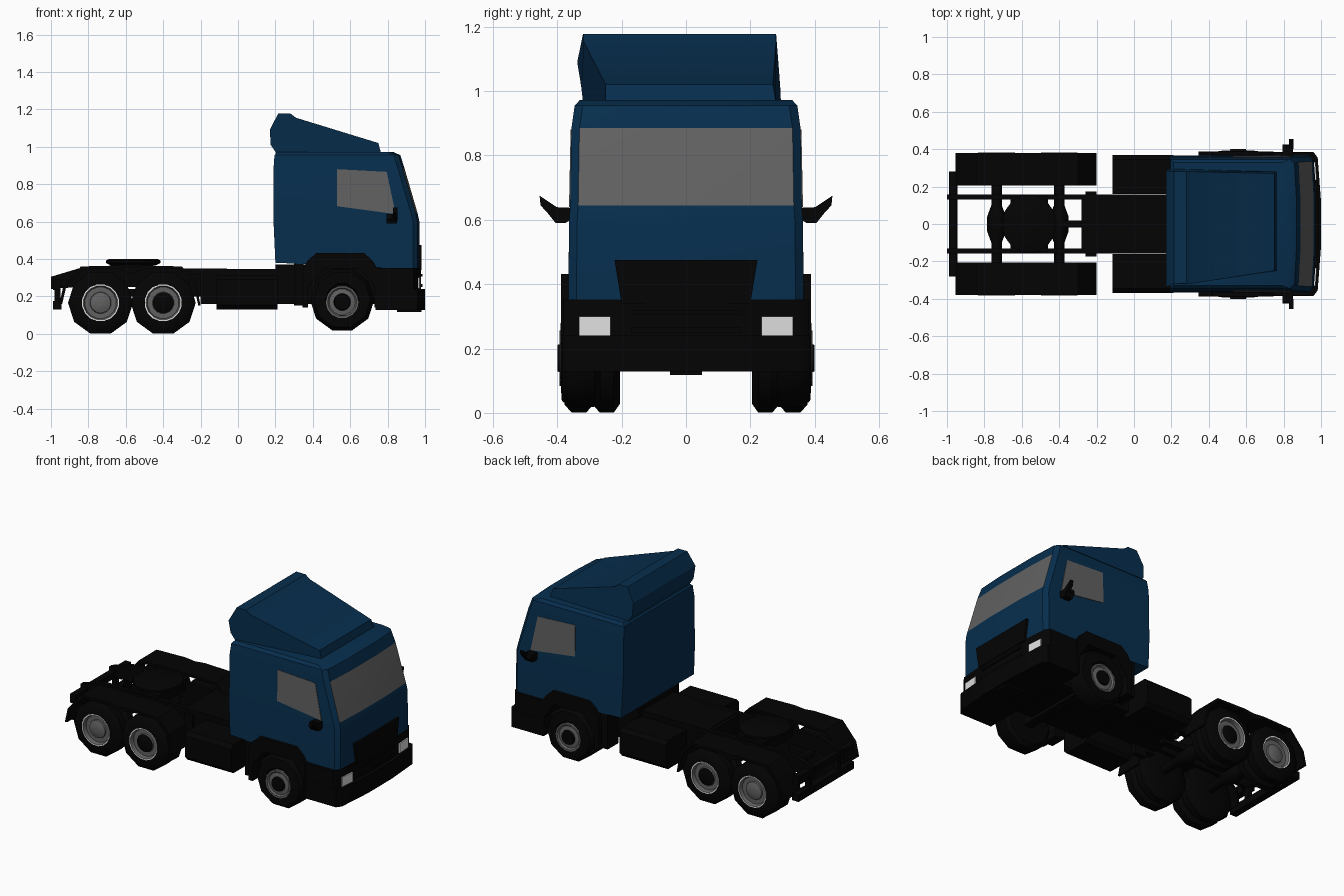
import bpy, bmesh, math

if "Cube" in bpy.data.objects:
    bpy.data.objects.remove(bpy.data.objects["Cube"])

def material(name, c):
    m = bpy.data.materials.new(name)
    m.diffuse_color = (*c, 1)
    m.use_nodes = True
    m.node_tree.nodes["Principled BSDF"].inputs["Base Color"].default_value = m.diffuse_color
    return m

BLUE = material("cab_blue", (0.002, 0.027, 0.075))
BLACK = material("chassis_black", (0.001, 0.001, 0.001))
GLASS = material("window_grey", (0.12, 0.12, 0.12))
RIM = material("rim_grey", (0.12, 0.12, 0.12))
WHITE = material("lamp_white", (0.75, 0.75, 0.75))

def finish(name, bm, mats, angle=32):
    bmesh.ops.remove_doubles(bm, verts=bm.verts, dist=1e-5)
    bmesh.ops.recalc_face_normals(bm, faces=bm.faces)
    me = bpy.data.meshes.new(name)
    bm.to_mesh(me)
    bm.free()
    for m in mats:
        me.materials.append(m)
    ob = bpy.data.objects.new(name, me)
    bpy.context.collection.objects.link(ob)
    bpy.ops.object.select_all(action='DESELECT')
    ob.select_set(True)
    bpy.context.view_layer.objects.active = ob
    bpy.ops.object.shade_smooth_by_angle(angle=math.radians(angle))
    return ob

def loft(bm, rings, mat=lambda i: 0, caps=True):
    """Join closed rings of points into a skin."""
    vs = [[bm.verts.new(p) for p in r] for r in rings]
    n = len(vs[0])
    for i in range(len(vs) - 1):
        for k in range(n):
            q = [vs[i][k], vs[i][(k + 1) % n], vs[i + 1][(k + 1) % n], vs[i + 1][k]]
            bm.faces.new(q).material_index = mat(i)
    if caps:
        bm.faces.new(vs[0])
        bm.faces.new(vs[-1]).material_index = mat(len(vs) - 2)

def prism(name, pts, axis, a, b, mat=BLACK):
    place = {'x': lambda p, t: (t, p[0], p[1]), 'y': lambda p, t: (p[0], t, p[1]),
             'z': lambda p, t: (p[0], p[1], t)}[axis]
    bm = bmesh.new()
    loft(bm, [[place(p, t) for p in pts] for t in (a, b)])
    return finish(name, bm, [mat])

def box(name, x0, x1, y0, y1, z0, z1, mat=BLACK):
    return prism(name, [(x0, y0), (x1, y0), (x1, y1), (x0, y1)], 'z', z0, z1, mat)

def lathe(name, prof, n, x, z, side, mats, mat=lambda i: 0):
    """Turn (radius, y) points about the y axis, flat edge at the bottom."""
    bm = bmesh.new()
    rings = []
    for r, y in prof:
        rings.append([(x + r * math.sin(math.tau * (k + .5) / n), y * side,
                       z - r * math.cos(math.tau * (k + .5) / n)) for k in range(n)])
    loft(bm, rings, mat)
    return finish(name, bm, mats, 40)

# cab shell: rings going up, windscreen picked by height and direction
def cab_ring(z, xr, xf, w, zr=None):
    half = [(xr, w), (xf - .035, w), (xf - .01, w - .025), (xf, .14)]
    pts = half + [(x, -y) for x, y in reversed(half)]
    return [(x, y, zr if zr and x < .5 else z) for x, y in pts]

LEVELS = [(.345, .20, .97, .366, .38), (.6, .19, .97, .363), (.645, .19, .96, .36),
          (.885, .19, .89, .356), (.955, .195, .868, .346), (.972, .21, .83, .33)]
bm = bmesh.new()
loft(bm, [cab_ring(*l) for l in LEVELS])
for f in bm.faces:
    c = f.calc_center_median()
    if .7 < c.z < .85 and abs(c.y) < .33 and c.x > .85:
        f.material_index = 1
finish("cab", bm, [BLUE, GLASS], 25)

# roof air deflector: x, z, left y, right y
DEFLECTOR = [(.205, .965, -.32, .295), (.175, 1.01, -.325, .293), (.17, 1.09, -.338, .287),
             (.215, 1.178, -.32, .28), (.28, 1.178, -.318, .28), (.31, 1.155, -.318, .28),
             (.75, 1.02, -.25, .27), (.765, .965, -.25, .28)]
bm = bmesh.new()
loft(bm, [[(x, l, z) for x, z, l, r in DEFLECTOR], [(x, r, z) for x, z, l, r in DEFLECTOR]])
finish("roof_deflector", bm, [BLUE], 25)

# bumper, grille and front details
def nose(x, w):
    half = [(.735, w), (x - .04, w), (x - .018, w - .03), (x, .12)]
    return half + [(a, -b) for a, b in reversed(half)]

prism("bumper_lower", nose(1.0, .385), 'z', .128, .24)
prism("bumper_upper", nose(.978, .383), 'z', .24, .352)
prism("grille", [(-.2, .34), (.2, .34), (.222, .475), (-.222, .475)], 'x', .94, .982)
box("grille_bar", .97, .986, -.17, .17, .305, .32)
box("grille_lower_bar", .97, .986, -.17, .17, .25, .265)
box("tow_plate", .85, .98, -.05, .05, .117, .13)

for s in (1, -1):
    # headlight plate set into the bumper face, wrapping slightly to the side
    prism("headlight", [(.955, .235 * s), (.977, .235 * s), (.97, .332 * s), (.945, .332 * s)],
          'z', .241, .3, WHITE)
    # side window plate follows the leaning cab side
    win = [(.53, .88), (.795, .866), (.843, .64), (.53, .682)]
    bm = bmesh.new()
    loft(bm, [[(x, s * (.3735 - .0185 * z / .885 + d), z) for x, z in win] for d in (-.004, .0035)])
    finish("side_window", bm, [GLASS])
    # mirror arm with a thin raised tip
    prism("mirror_arm", [(.35 * s, .605), (.375 * s, .59), (.405 * s, .59), (.425 * s, .615),
                         (.42 * s, .64), (.35 * s, .637)], 'x', .795, .85)
    prism("mirror_tip", [(.4 * s, .6), (.42 * s, .61), (.452 * s, .645), (.455 * s, .675),
                         (.44 * s, .665), (.4 * s, .638)], 'x', .83, .852)

    # front wheel arch
    prism("front_arch", [(.345, .14), (.345, .34), (.37, .39), (.42, .432), (.675, .432), (.72, .39),
                         (.745, .35), (.745, .14), (.73, .14), (.73, .25), (.66, .35), (.46, .35),
                         (.375, .25), (.375, .14)], 'y', .25 * s, .388 * s)

    # front wheel
    lathe("front_tyre", [(.05, .265), (.15, .265), (.172, .285), (.172, .36), (.152, .386), (.09, .39),
                         (.085, .375), (.01, .375)], 10, .557, .182, s, [BLACK])
    lathe("front_rim", [(.03, .37), (.088, .37), (.088, .393), (.078, .393), (.07, .383), (.046, .387),
                        (.042, .4), (.01, .4)], 14, .557, .17, s, [RIM, BLACK], lambda i: int(i > 4))

    # twin rear wheels on two axles
    for x in (-.735, -.4):
        lathe("rear_tyres", [(.05, .205), (.145, .205), (.174, .225), (.174, .268), (.15, .287), (.15, .291),
                             (.174, .31), (.174, .355), (.147, .378), (.1, .38), (.095, .335), (.01, .335)],
              10, x, .166, s, [BLACK])
        lathe("rear_rim_ring", [(.1, .36), (.1, .383), (.092, .383), (.08, .345), (.08, .34)],
              16, x, .166, s, [RIM, WHITE], lambda i: int(i == 1))
        lathe("rear_hub", [(.094, .338), (.094, .343), (.062, .35), (.055, .368), (.03, .378), (.005, .378)],
              16, x, .166, s, [RIM, BLACK], lambda i: int(x > -.5 and i > 2))

    # rear fender strip over both wheels
    top = [(-.955, .16), (-.935, .25), (-.84, .36), (-.64, .365), (-.57, .358), (-.5, .365),
           (-.3, .36), (-.225, .28), (-.2, .15)]
    low = [(-.94, .16), (-.92, .245), (-.83, .345), (-.645, .348), (-.57, .32), (-.495, .348),
           (-.31, .345), (-.24, .275), (-.212, .15)]
    prism("rear_fender", top + low[::-1], 'y', .205 * s, .38 * s)

    # frame rail, side tank, rear lamp block
    prism("frame_rail", [(-1, .24), (-1, .305), (-.85, .35), (.9, .345), (.9, .25), (-.85, .25)],
          'y', .13 * s, .158 * s)
    prism("side_tank", [(.16 * s, .15), (.18 * s, .13), (.345 * s, .13), (.368 * s, .155),
                        (.368 * s, .29), (.345 * s, .312), (.16 * s, .312)], 'x', -.115, .21)
    box("tank_bracket", -.2, -.115, .13 * s, .158 * s, .16, .3)
    box("rail_bracket", -.26, -.2, .13 * s, .175 * s, .2, .32)
    box("rear_lamp", -.99, -.95, .18 * s, .28 * s, .235, .29)
    box("bar_hanger", -.98, -.95, .13 * s, .158 * s, .15, .28)
    box("step", .3, .35, .25 * s, .36 * s, .15, .385)

# chassis cross parts
box("under_run_bar", -.99, -.945, -.28, .28, .13, .175)
box("rear_crossmember", -.99, -.95, -.28, .28, .25, .29)
box("mid_crossmember", -.28, -.24, -.15, .15, .25, .34)
box("centre_box", -.26, .22, -.145, .145, .22, .347)
box("engine", .2, .9, -.2, .2, .16, .37)
box("front_axle", .53, .59, -.3, .3, .14, .2)
box("prop_shaft", -.73, -.2, -.02, .02, .2, .24)

# rear axles with differential bulges
for x in (-.735, -.4):
    lathe("rear_axle", [(.028, -.22), (.028, -.1), (.05, -.04), (.05, .04), (.028, .1), (.028, .22)],
          10, x, .19, 1, [BLACK])

# coupling plate for the trailer
bm = bmesh.new()
loft(bm, [[(-.56 + r * math.cos(math.tau * k / 14), 1.1 * r * math.sin(math.tau * k / 14), z)
           for k in range(14)] for r, z in ((.12, .365), (.145, .378), (.145, .392), (.13, .4))])
finish("coupling_plate", bm, [BLACK])
box("coupling_base", -.66, -.46, -.15, .15, .3, .37)
